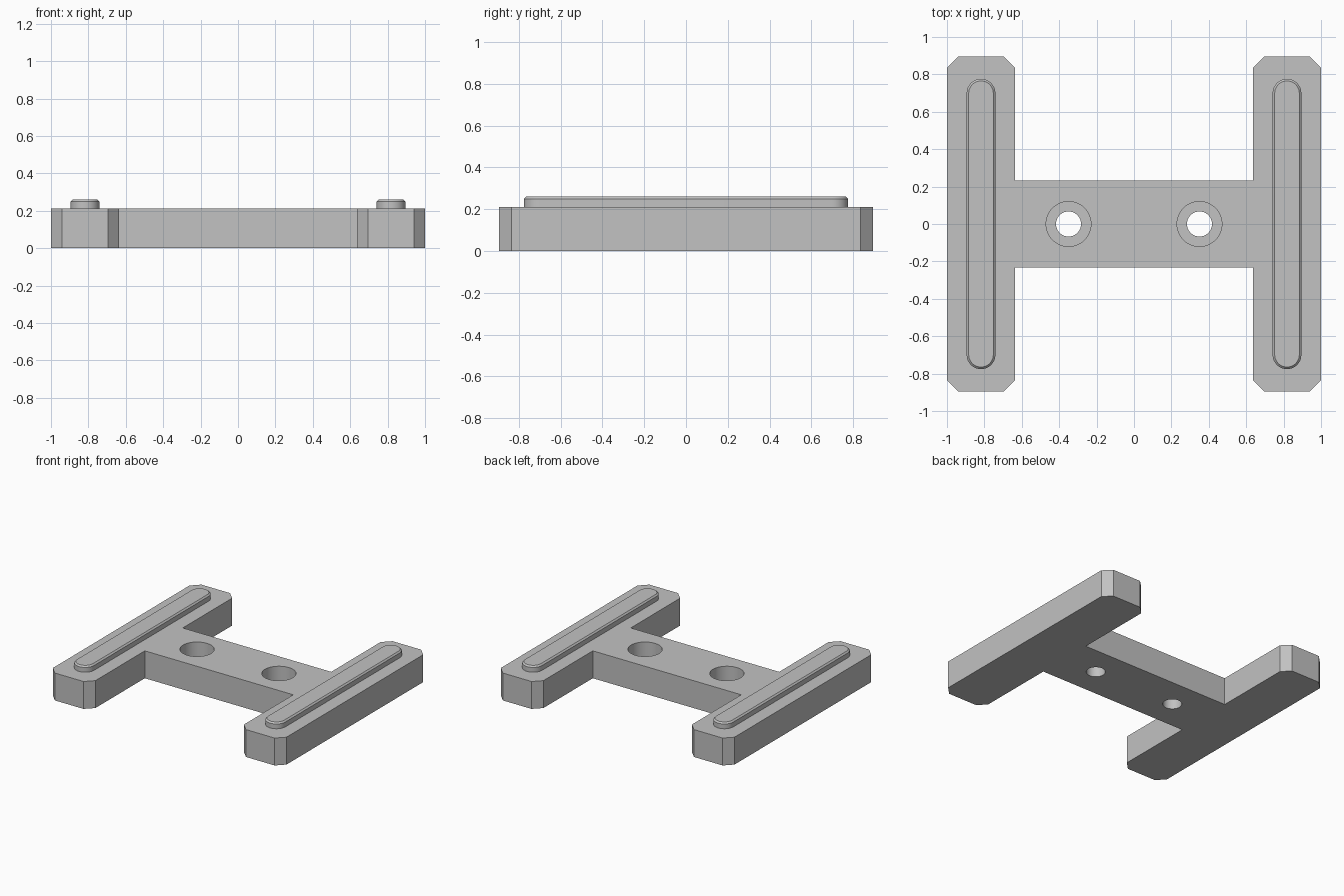
import bpy
import bmesh
from math import cos, sin, pi

if "Cube" in bpy.data.objects:
    bpy.data.objects.remove(bpy.data.objects["Cube"], do_unlink=True)

grey = bpy.data.materials.new("light grey")
grey.use_nodes = True
colour = (0.54, 0.54, 0.54, 1)
grey.diffuse_color = colour
grey.node_tree.nodes["Principled BSDF"].inputs["Base Color"].default_value = colour

BASE_TOP, RAIL_TOP = 0.212, 0.26
ARM_X, HOLE_X = 0.818, 0.35


def prism(name, outline, z0, z1):
    """Extrude a counter-clockwise outline from z0 to z1."""
    bm = bmesh.new()
    bottom = bm.faces.new([bm.verts.new((x, y, z0)) for x, y in outline])
    ext = bmesh.ops.extrude_face_region(bm, geom=[bottom], use_keep_orig=True)
    for v in ext["geom"]:
        if isinstance(v, bmesh.types.BMVert):
            v.co.z = z1
    bmesh.ops.recalc_face_normals(bm, faces=bm.faces)
    mesh = bpy.data.meshes.new(name)
    bm.to_mesh(mesh)
    bm.free()
    mesh.materials.append(grey)
    obj = bpy.data.objects.new(name, mesh)
    bpy.context.collection.objects.link(obj)
    return obj


def activate(obj):
    bpy.ops.object.select_all(action="DESELECT")
    obj.select_set(True)
    bpy.context.view_layer.objects.active = obj


def circle(cx, r, n=48):
    return [(cx + r * cos(2 * pi * i / n), r * sin(2 * pi * i / n)) for i in range(n)]


# H-shaped base: one quarter of the outline, mirrored around both axes
quarter = [(1, 0.835), (0.94, 0.895), (0.695, 0.895), (0.635, 0.835), (0.635, 0.232)]
half = quarter + [(-x, y) for x, y in reversed(quarter)]
outline = half + [(x, -y) for x, y in reversed(half)]
base = prism("base", outline, 0, BASE_TOP)

# Counterbored screw holes
for side in (-1, 1):
    for radius, floor in ((0.067, -0.1), (0.12, 0.085)):
        cutter = prism("hole_cutter", circle(side * HOLE_X, radius), floor, 0.4)
        cutter.hide_render = True
        mod = base.modifiers.new("hole", "BOOLEAN")
        mod.operation = "DIFFERENCE"
        mod.solver = "EXACT"
        mod.object = cutter
        activate(base)
        bpy.ops.object.modifier_apply(modifier=mod.name)
        bpy.data.objects.remove(cutter, do_unlink=True)
activate(base)
bpy.ops.object.shade_smooth_by_angle(angle=pi / 6)


# Raised rails with round ends and a chamfered top edge
def slot(cx, r, half_length, n=16):
    pts = []
    for end in (0, 1):
        cy = (half_length - r) * (1 - 2 * end)
        for i in range(n + 1):
            a = pi * end + pi * i / n
            pts.append((cx + r * cos(a), cy + r * sin(a)))
    return pts


for name, side in (("right_rail", -1), ("left_rail", 1)):
    rail = prism(name, slot(side * ARM_X, 0.077, 0.776), BASE_TOP - 0.01, RAIL_TOP)
    bm = bmesh.new()
    bm.from_mesh(rail.data)
    rim = [e for e in bm.edges if all(v.co.z > RAIL_TOP - 0.001 for v in e.verts)]
    bmesh.ops.bevel(bm, geom=rim, offset=0.011, segments=1, affect="EDGES")
    bm.to_mesh(rail.data)
    bm.free()
    activate(rail)
    bpy.ops.object.shade_smooth_by_angle(angle=pi / 6)
